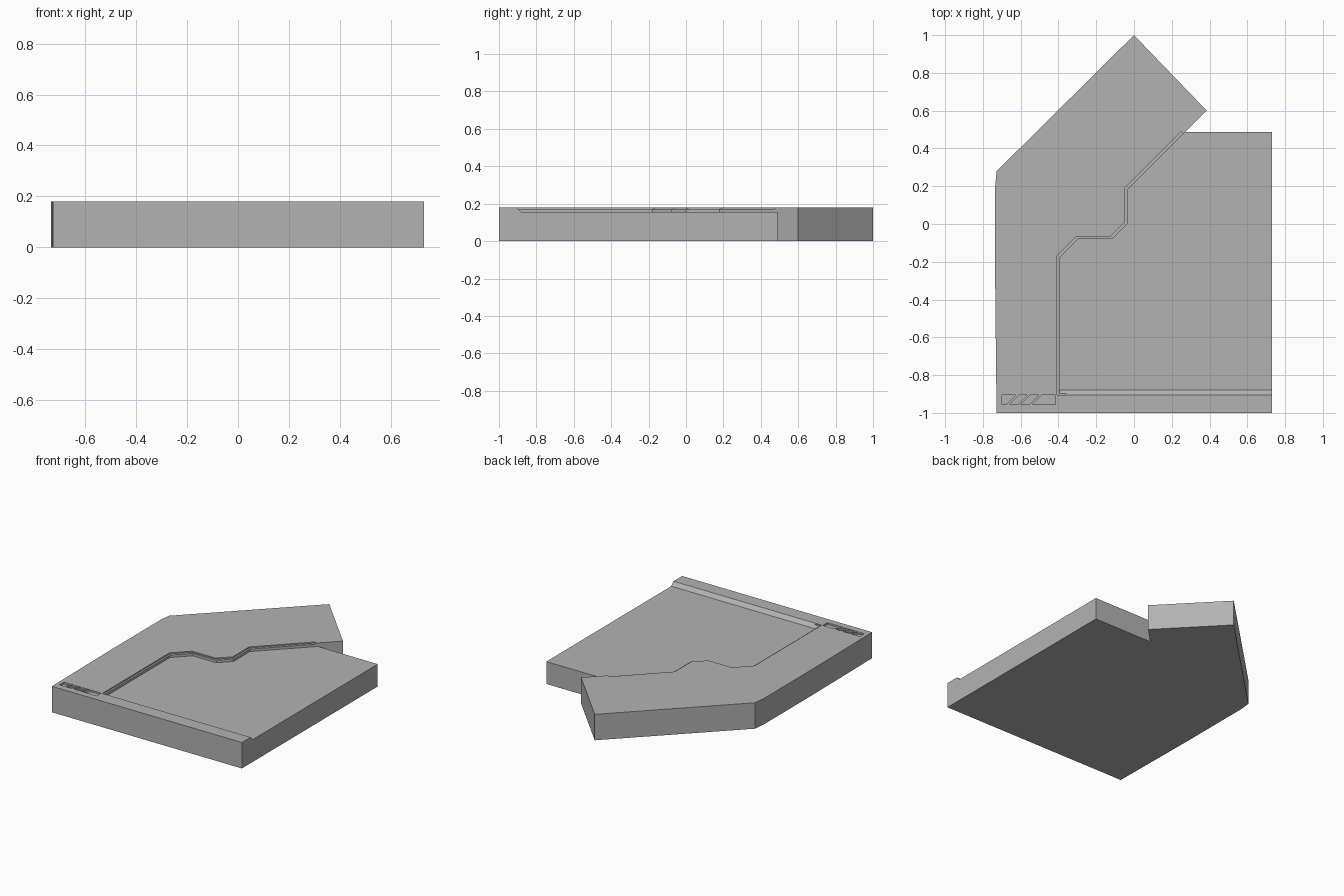
import bpy

cube = bpy.data.objects.get("Cube")
if cube:
    bpy.data.objects.remove(cube, do_unlink=True)

TOP, BED, LEDGE = 0.18, 0.155, 0.172

grey = bpy.data.materials.new("plain grey")
grey.use_nodes = True
colour = (0.45, 0.45, 0.45, 1)
grey.diffuse_color = colour
grey.node_tree.nodes["Principled BSDF"].inputs["Base Color"].default_value = colour


def prism(name, low, z0, z1, high=None):
    """Solid between a counter-clockwise outline at z0 and one at z1."""
    high = high or low
    n = len(low)
    verts = [(x, y, z0) for x, y in low] + [(x, y, z1) for x, y in high]
    faces = [tuple(reversed(range(n))), tuple(range(n, n * 2))]
    faces += [(i, (i + 1) % n, n + (i + 1) % n, n + i) for i in range(n)]
    mesh = bpy.data.meshes.new(name)
    mesh.from_pydata(verts, [], faces)
    mesh.materials.append(grey)
    obj = bpy.data.objects.new(name, mesh)
    bpy.context.collection.objects.link(obj)
    return obj


def cut(body, cutter):
    """Subtract the cutter from the body and discard it."""
    cutter.hide_render = True
    mod = body.modifiers.new("cut", "BOOLEAN")
    mod.operation = "DIFFERENCE"
    mod.solver = "EXACT"
    mod.object = cutter
    bpy.context.view_layer.update()
    graph = bpy.context.evaluated_depsgraph_get()
    mesh = bpy.data.meshes.new_from_object(body.evaluated_get(graph))
    body.modifiers.clear()
    body.data = mesh
    bpy.data.objects.remove(cutter, do_unlink=True)


# Slab with a diagonal rear arm
slab = prism("slab", [
    (-0.727, -1), (0.73, -1), (0.73, 0.488), (0.273, 0.488), (0.385, 0.6),
    (0, 1), (-0.727, 0.28), (-0.735, 0.2), (-0.735, -0.3), (-0.73, -0.8)], 0, TOP)

# Sunken bed: stepped left edge, sloped front lip
step = [(-0.035, 0.18), (-0.035, 0), (-0.112, -0.077),
        (-0.292, -0.077), (-0.395, -0.18)]
rear = [(0.9, 0.7), (0.485, 0.7)]


def bed_outline(front):
    return [(-0.395, front), (0.9, front)] + rear + step


cut(slab, prism("bed_cutter", bed_outline(-0.88), BED, 0.205, bed_outline(-0.93)))

# Narrow ledge along the stepped edge
dx, dy = -0.013, 0.011
inner = [(x + dx, y + dy) for x, y in step]
ledge = [(-0.407, -0.905), (-0.36, -0.905), (-0.36, -0.2), (0, -0.2),
         (0.1, 0.2), (0.262, 0.478), (0.249, 0.489)] + inner
cut(slab, prism("ledge_cutter", ledge, LEDGE, 0.22))

# Shallow slot in the front left corner
x0, x1, y0, y1 = -0.70, -0.415, -0.955, -0.905
cut(slab, prism("slot_cutter", [(x0, y0), (x1, y0), (x1, y1), (x0, y1)], 0.168, 0.22))

# Slanted ribs in the slot
for i in range(3):
    x = -0.675 + i * 0.06
    prism(f"slot_rib_{i + 1}", [(x, y0), (x + 0.017, y0),
                                (x + 0.067, y1), (x + 0.05, y1)], 0.16, 0.179)
